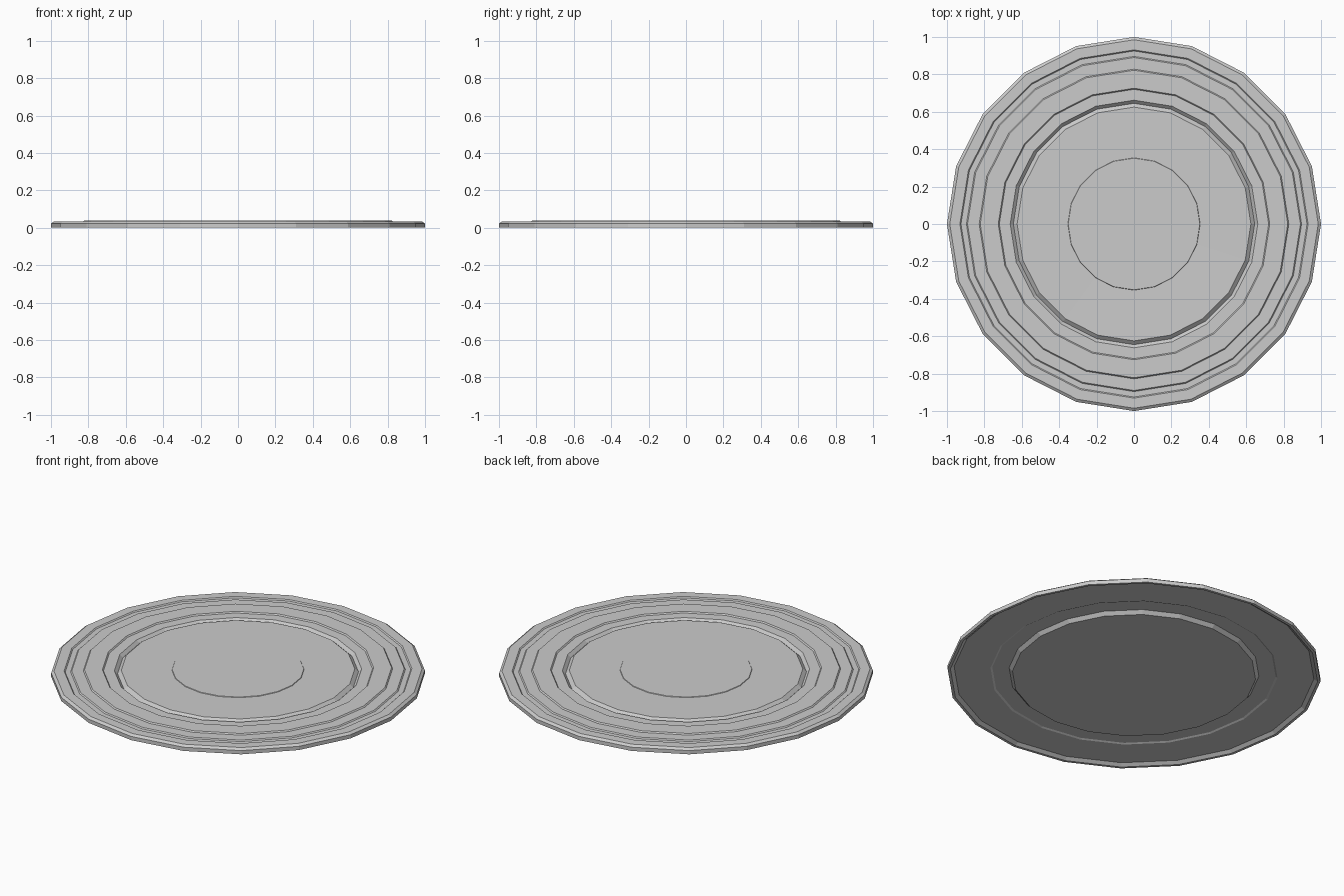
import bpy, bmesh, math

if "Cube" in bpy.data.objects:
    bpy.data.objects.remove(bpy.data.objects["Cube"])

SIDES = 20

def lathe(name, profile):
    """Revolve a closed (radius, z) half profile that starts and ends on the axis."""
    bm = bmesh.new()
    rings = []
    for r, z in profile:
        if r == 0:
            rings.append([bm.verts.new((0, 0, z))])
        else:
            rings.append([bm.verts.new((r * math.cos(2 * math.pi * i / SIDES),
                                        r * math.sin(2 * math.pi * i / SIDES), z))
                          for i in range(SIDES)])
    for a, b in zip(rings, rings[1:]):
        for i in range(SIDES):
            j = (i + 1) % SIDES
            loop = [a[i % len(a)], a[j % len(a)], b[j % len(b)], b[i % len(b)]]
            bm.faces.new(list(dict.fromkeys(loop)))
    bmesh.ops.recalc_face_normals(bm, faces=bm.faces)
    mesh = bpy.data.meshes.new(name)
    bm.to_mesh(mesh)
    bm.free()
    obj = bpy.data.objects.new(name, mesh)
    bpy.context.collection.objects.link(obj)
    return obj

# upper face: raised centre, V groove, stepped ring, shallow rim channel
top = [(0, .036), (.352, .036), (.354, .033), (.625, .034), (.645, .016), (.662, .033),
       (.72, .033), (.726, .04), (.822, .04), (.828, .033), (.89, .033),
       (.896, .027), (.925, .027), (.931, .033), (.985, .033), (1, .022)]
# underside: outer lip, hollow ring with a small step, central foot
bottom = [(1, 0), (.985, 0), (.965, .015), (.77, .015), (.76, .02),
          (.67, .02), (.652, 0), (0, 0)]

lathe("round_plate", top + bottom)
